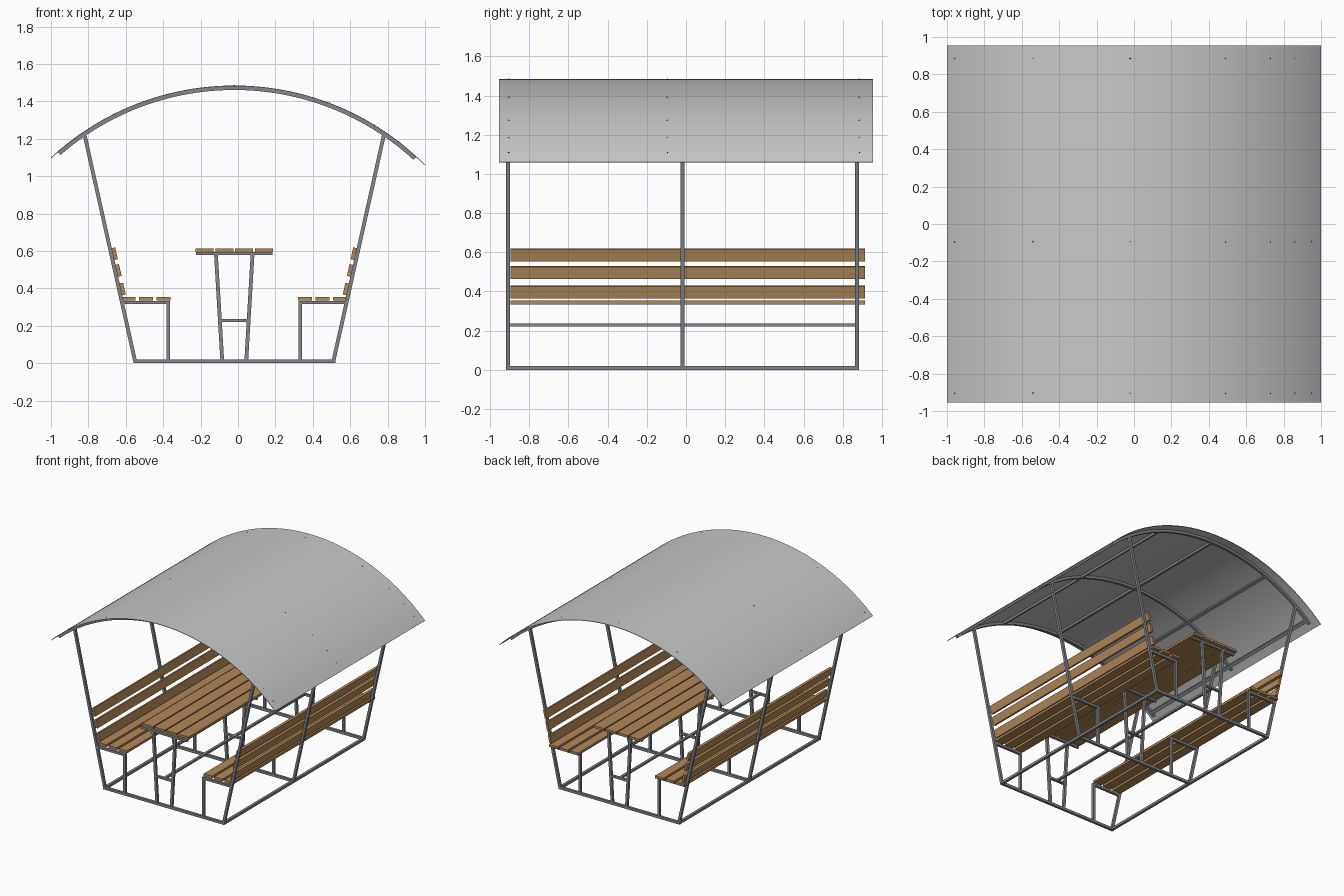
import bpy, bmesh, math
from mathutils import Vector, Matrix

if "Cube" in bpy.data.objects:
    bpy.data.objects.remove(bpy.data.objects["Cube"])

CX = -0.02                       # symmetry line of the frame
FRAMES = (-0.908, -0.018, 0.873)  # y of the three steel frames
Y0, Y1 = -0.897, 0.914           # slat ends
T = 0.02                         # tube size
R, TOP = 1.44, 1.485             # roof radius and crown height


def material(name, rgb):
    m = bpy.data.materials.new(name)
    m.diffuse_color = (*rgb, 1)
    m.use_nodes = True
    m.node_tree.nodes["Principled BSDF"].inputs["Base Color"].default_value = m.diffuse_color
    return m


STEEL = material("grey steel", (0.23, 0.245, 0.265))
WOOD = material("brown wood", (0.44, 0.25, 0.10))
SHEET = material("light roof sheet", (0.58, 0.58, 0.58))
DARK = material("dark screw", (0.06, 0.06, 0.06))


def finish(name, bm, mat, smooth=False):
    bmesh.ops.recalc_face_normals(bm, faces=bm.faces)
    me = bpy.data.meshes.new(name)
    bm.to_mesh(me)
    bm.free()
    me.materials.append(mat)
    ob = bpy.data.objects.new(name, me)
    bpy.context.collection.objects.link(ob)
    if smooth:
        bpy.context.view_layer.objects.active = ob
        ob.select_set(True)
        bpy.ops.object.shade_smooth_by_angle(angle=math.radians(30))
        ob.select_set(False)
    return ob


def bar(bm, a, b, w=T, h=T):
    """Box from a to b; for bars in the xz plane w is along y."""
    a, b = Vector(a), Vector(b)
    d = (b - a).normalized()
    side = Vector((1, 0, 0)) if abs(d.y) > 0.9 else Vector((0, 1, 0))
    up = d.cross(side)
    rot = Matrix((side, up, d)).transposed().to_4x4()
    mat = Matrix.Translation((a + b) / 2) @ rot @ Matrix.Diagonal((w, h, (b - a).length, 1))
    bmesh.ops.create_cube(bm, size=1, matrix=mat)


def slat(bm, x, z, width, thick, tilt=0):
    m = (Matrix.Translation((x, (Y0 + Y1) / 2, z)) @ Matrix.Rotation(tilt, 4, 'Y')
         @ Matrix.Diagonal((width, Y1 - Y0, thick, 1)))
    bmesh.ops.create_cube(bm, size=1, matrix=m)


def arc(off, depth=0.0):
    """Point (x, z) on the roof arc at horizontal offset, depth below the skin."""
    a = math.asin(off / R)
    return CX + (R - depth) * math.sin(a), TOP - R + (R - depth) * math.cos(a)


def shell(bm, o0, o1, d0, d1, y0, y1, n=48):
    """Curved plate following the roof arc."""
    rings = []
    a0, a1 = math.asin(o0 / R), math.asin(o1 / R)
    for i in range(n + 1):
        o = R * math.sin(a0 + (a1 - a0) * i / n)
        (xa, za), (xb, zb) = arc(o, d0), arc(o, d1)
        rings.append([bm.verts.new(p) for p in
                      ((xa, y0, za), (xa, y1, za), (xb, y1, zb), (xb, y0, zb))])
    for p, q in zip(rings, rings[1:]):
        for k in range(4):
            bm.faces.new((p[k], p[(k + 1) % 4], q[(k + 1) % 4], q[k]))
    bm.faces.new(rings[0])
    bm.faces.new(rings[-1])


def post_x(z):
    return 0.53 + (z - 0.01) * 0.2231   # offset of the leaning post from CX


# Base: cross bars and side rails
bm = bmesh.new()
for y in FRAMES:
    bar(bm, (CX - 0.54, y, 0.01), (CX + 0.54, y, 0.01))
for s in (-1, 1):
    bar(bm, (CX + s * 0.53, FRAMES[0], 0.01), (CX + s * 0.53, FRAMES[2], 0.01))
finish("base_frame", bm, STEEL)

# Leaning posts and bench supports
for s, side in ((-1, "left"), (1, "right")):
    bm = bmesh.new()
    for y in FRAMES:
        bar(bm, (CX + s * post_x(0.004), y, 0.004), (CX + s * post_x(1.228), y, 1.228))
    finish(side + "_posts", bm, STEEL)

    bm = bmesh.new()
    for y in FRAMES:
        bar(bm, (CX + s * 0.352, y, 0.0), (CX + s * 0.352, y, 0.33), T, 0.018)
        bar(bm, (CX + s * 0.343, y, 0.325), (CX + s * post_x(0.325), y, 0.325), T, 0.018)
    finish(side + "_bench_supports", bm, STEEL)

    # Seat and backrest slats
    bm = bmesh.new()
    for i in range(3):
        slat(bm, CX + s * (0.379 + 0.093 * i), 0.344, 0.074, 0.019)
    finish(side + "_seat", bm, WOOD)
    bm = bmesh.new()
    for z in (0.397, 0.4965, 0.586):
        slat(bm, CX + s * (post_x(z) - 0.02), z, 0.019, 0.065, s * math.atan(0.2231))
    finish(side + "_backrest", bm, WOOD)

# Table legs, braces and long foot bar
bm = bmesh.new()
for y in FRAMES:
    for s in (-1, 1):
        bar(bm, (CX + s * 0.064, y, 0.01), (CX + s * 0.098, y, 0.585))
    bar(bm, (CX - 0.075, y, 0.228), (CX + 0.075, y, 0.228), T, 0.016)
    bar(bm, (CX - 0.205, y, 0.587), (CX + 0.205, y, 0.587), T, 0.018)
bar(bm, (CX, FRAMES[0], 0.228), (CX, FRAMES[2], 0.228), T, 0.016)
finish("table_frame", bm, STEEL)

bm = bmesh.new()
for i in range(4):
    slat(bm, CX + (i - 1.5) * 0.106, 0.603, 0.096, 0.019)
finish("table_top", bm, WOOD)

# Roof arches and purlins
bm = bmesh.new()
for y in FRAMES:
    shell(bm, -0.945, 0.975, 0.004, 0.024, y - T / 2, y + T / 2)
finish("roof_arches", bm, STEEL, True)
PURLINS = (-0.92, -0.52, 0.0, 0.52, 0.92)
bm = bmesh.new()
for o in PURLINS:
    shell(bm, o - 0.01, o + 0.01, 0.004, 0.023, FRAMES[0], FRAMES[2], 1)
finish("roof_purlins", bm, STEEL)

# Roof sheet
bm = bmesh.new()
shell(bm, -0.98, 1.02, 0.0, 0.004, -0.955, 0.955, 64)
finish("roof_sheet", bm, SHEET, True)

# Roof screws
bm = bmesh.new()
for y in (-0.905, -0.095, 0.885):
    for o in (-0.94, -0.52, 0.0, 0.51, 0.75, 0.88, 0.97):
        x, z = arc(o)
        m = Matrix.Translation((x, y, z)) @ Matrix.Rotation(math.asin(o / R), 4, 'Y')
        bmesh.ops.create_cone(bm, cap_ends=True, segments=8, radius1=0.004,
                              radius2=0.003, depth=0.003, matrix=m)
finish("roof_screws", bm, DARK)
